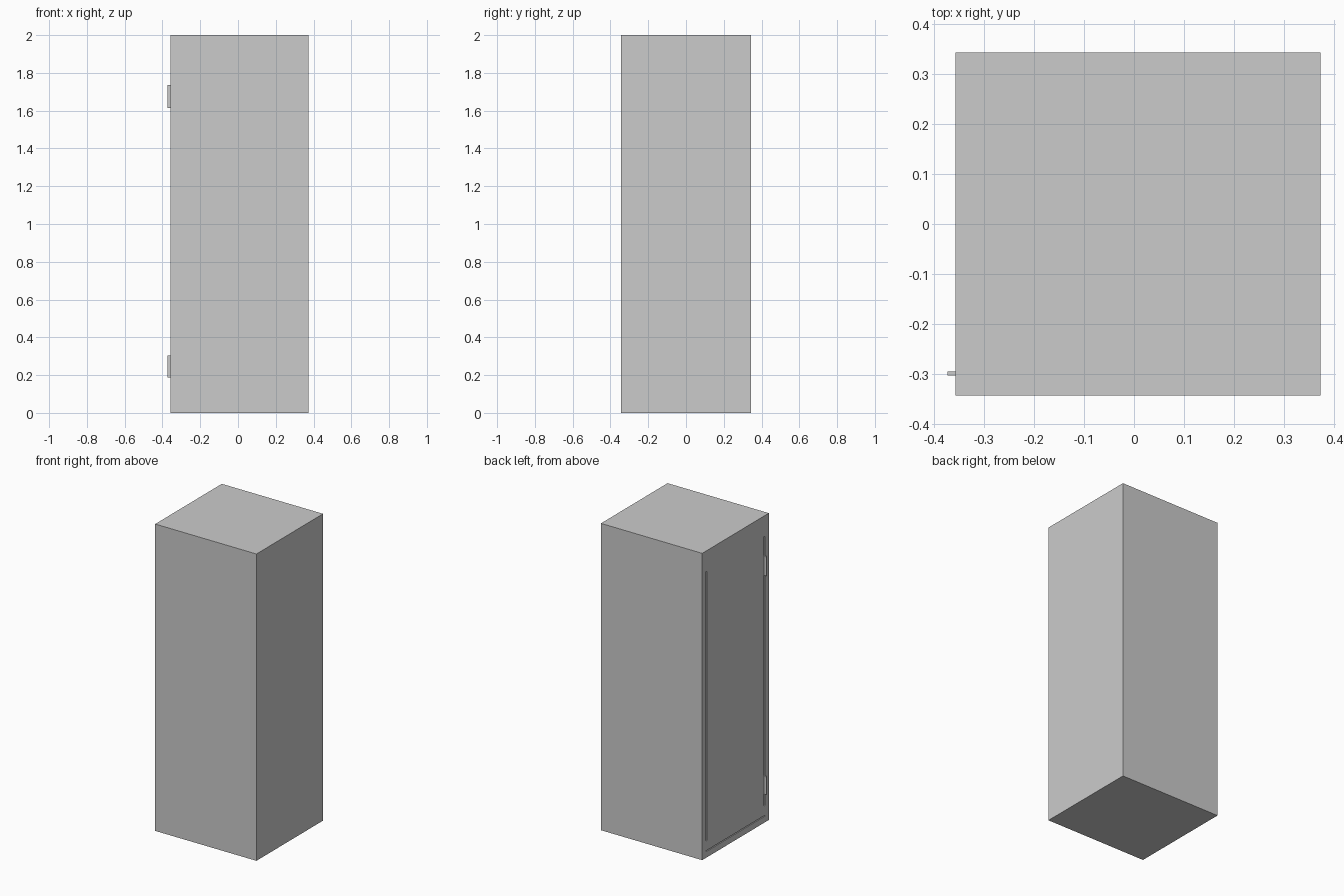
import bpy

if "Cube" in bpy.data.objects:
    bpy.data.objects.remove(bpy.data.objects["Cube"])

X0, X1 = -0.357, 0.373      # left and right faces
HALF_Y, TOP = 0.343, 2.0
SLOT_Y, DEPTH = 0.299, 0.015


def box(name, x, y, z):
    """Box spanning the given (min, max) ranges."""
    bpy.ops.mesh.primitive_cube_add(size=1)
    ob = bpy.context.object
    ob.name = name
    ob.location = [(r[0] + r[1]) / 2 for r in (x, y, z)]
    ob.scale = [r[1] - r[0] for r in (x, y, z)]
    bpy.ops.object.transform_apply(location=True, rotation=False, scale=True)
    return ob


# Cabinet body
body = box("cabinet_body", (X0, X1), (-HALF_Y, HALF_Y), (0, TOP))

# Narrow door slots cut into the left face
slot_x = (X0 - 0.05, X0 + DEPTH)
cutters = [box("slot_cutter", slot_x, (s * SLOT_Y - 0.006, s * SLOT_Y + 0.006), (0.11, 1.865))
           for s in (-1, 1)]
cutters.append(box("slot_cutter", slot_x, (-0.305, 0.305), (0.04, 0.046)))
for cutter in cutters:
    cutter.hide_render = True
    cutter.hide_set(True)
    mod = body.modifiers.new("door_slot", 'BOOLEAN')
    mod.operation = 'DIFFERENCE'
    mod.solver = 'EXACT'
    mod.object = cutter

# Hinge plates standing out of the front slot
for name, z in (("lower_hinge", (0.187, 0.303)), ("upper_hinge", (1.613, 1.737))):
    box(name, (-0.373, X0 + DEPTH), (-SLOT_Y - 0.004, -SLOT_Y + 0.004), z)
